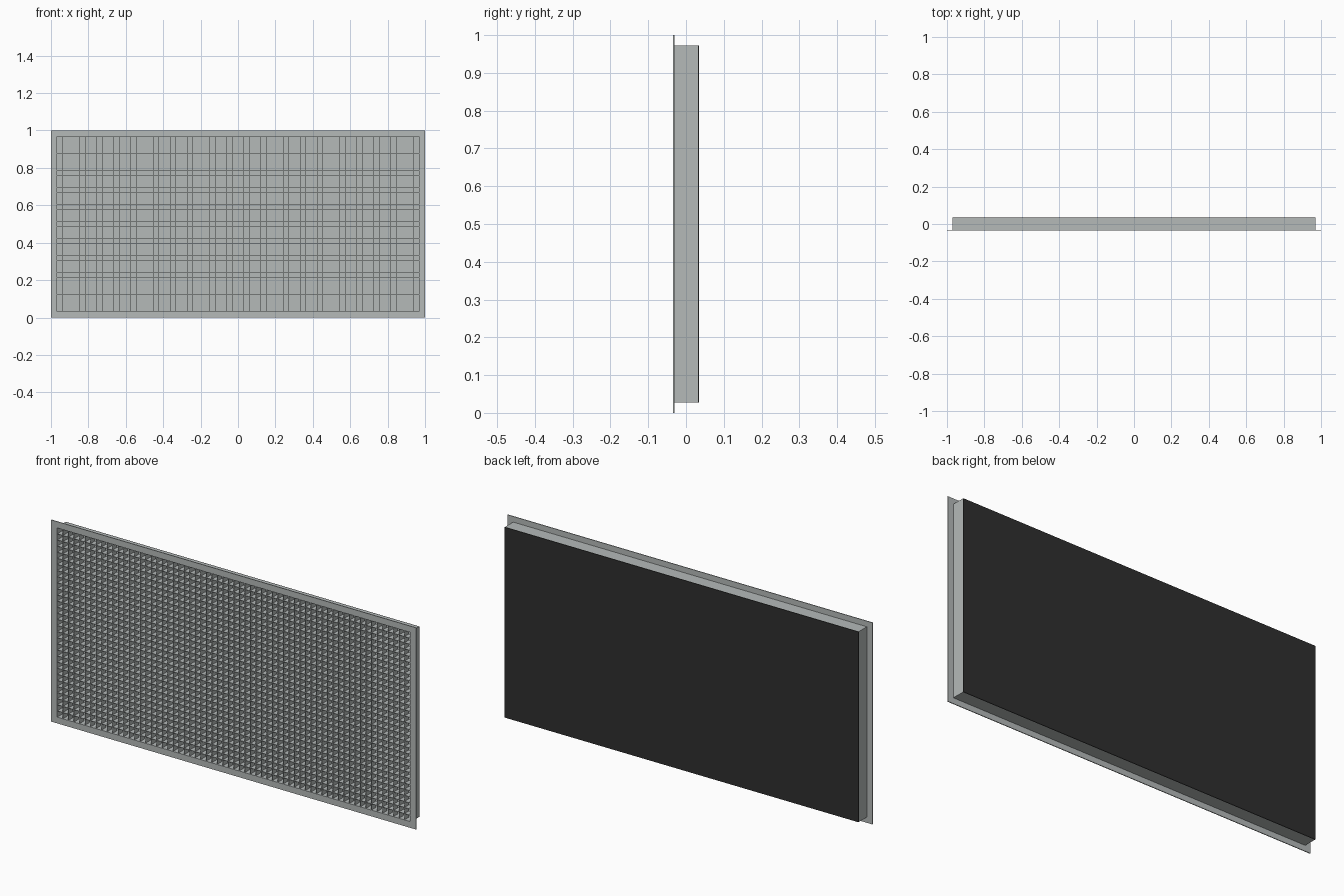
import bpy, bmesh
from mathutils import Matrix, Vector

if "Cube" in bpy.data.objects:
    bpy.data.objects.remove(bpy.data.objects["Cube"])

def material(name, rgb):
    m = bpy.data.materials.new(name)
    m.diffuse_color = (*rgb, 1)
    m.use_nodes = True
    m.node_tree.nodes["Principled BSDF"].inputs["Base Color"].default_value = m.diffuse_color
    return m

GREY = material("light grey metal", (0.46, 0.49, 0.485))
BLACK = material("black backing", (0.028, 0.028, 0.028))

def boxes(name, spans, mat):
    """One object made of axis-aligned boxes given as (x0, x1, y0, y1, z0, z1)."""
    bm = bmesh.new()
    for x0, x1, y0, y1, z0, z1 in spans:
        centre = Vector((x0 + x1, y0 + y1, z0 + z1)) / 2
        size = (x1 - x0, y1 - y0, z1 - z0, 1)
        bmesh.ops.create_cube(bm, size=1, matrix=Matrix.Translation(centre) @ Matrix.Diagonal(size))
    me = bpy.data.meshes.new(name)
    bm.to_mesh(me)
    bm.free()
    me.materials.append(mat)
    ob = bpy.data.objects.new(name, me)
    bpy.context.collection.objects.link(ob)
    return ob

def ring(name, outer, inner, y0, y1, mat):
    """Rectangular frame, mitred at the corners; rectangles are (half width, z0, z1)."""
    bm = bmesh.new()
    def loop(r, y):
        w, a, b = r
        return [bm.verts.new((x, y, z)) for x, z in ((-w, a), (w, a), (w, b), (-w, b))]
    loops = [loop(outer, y0), loop(inner, y0), loop(inner, y1), loop(outer, y1)]
    for k in range(4):
        p, q = loops[k], loops[(k + 1) % 4]
        for i in range(4):
            j = (i + 1) % 4
            bm.faces.new((p[i], p[j], q[j], q[i]))
    bmesh.ops.recalc_face_normals(bm, faces=bm.faces)
    me = bpy.data.meshes.new(name)
    bm.to_mesh(me)
    bm.free()
    me.materials.append(mat)
    ob = bpy.data.objects.new(name, me)
    bpy.context.collection.objects.link(ob)
    return ob

FRONT, BACK = -0.035, 0.035
W, Z0, Z1 = 0.97, 0.028, 0.972        # outer size of the box
T = 0.003                             # sheet thickness
w, z0, z1 = W - T, Z0 + T, Z1 - T     # inner size of the box

# Flange around the opening, box walls and the box floor
ring("flange", (1.0, 0.0, 1.0), (w, z0, z1), FRONT, FRONT + 0.004, GREY)
ring("box_walls", (W, Z0, Z1), (w, z0, z1), FRONT + 0.004, BACK - 0.003, GREY)
boxes("box_floor", [(-w, w, 0.029, BACK - 0.003, z0, z1)], GREY)

# Black plate on the back
boxes("back_plate", [(-W, W, BACK - 0.003, BACK, Z0, Z1)], BLACK)

# Egg-crate core: crossing upright and level slats
COLS, ROWS, SLAT = 64, 31, 0.0016
Y0, Y1 = FRONT + 0.001, 0.002
xs = [-w + 2 * w * i / COLS for i in range(1, COLS)]
zs = [z0 + (z1 - z0) * i / ROWS for i in range(1, ROWS)]
boxes("upright_slats", [(x - SLAT / 2, x + SLAT / 2, Y0, Y1, z0, z1) for x in xs], GREY)
boxes("level_slats", [(-w, w, Y0, Y1, z - SLAT / 2, z + SLAT / 2) for z in zs], GREY)
